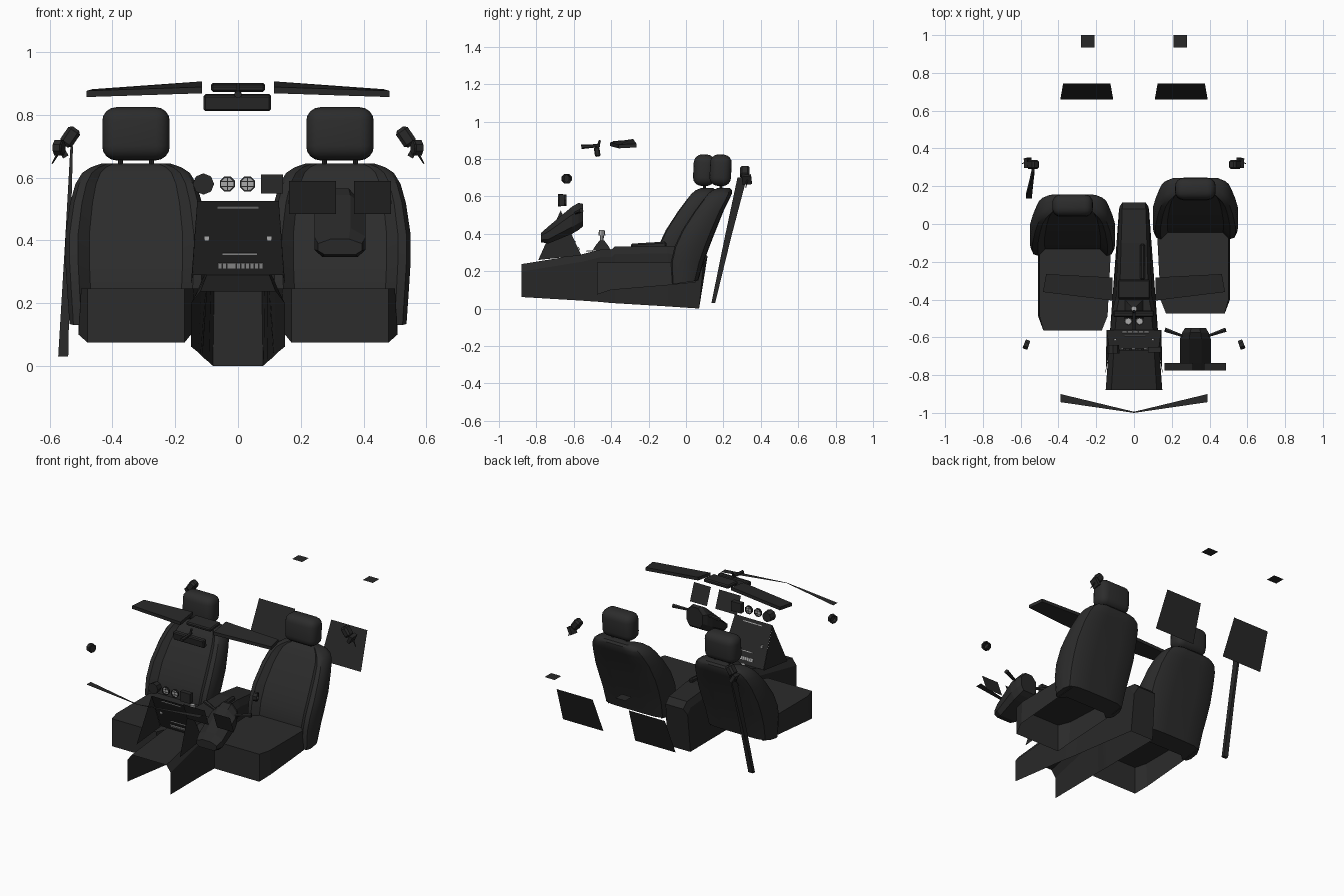
import bpy, bmesh, math
from mathutils import Vector, Matrix

if "Cube" in bpy.data.objects:
    bpy.data.objects.remove(bpy.data.objects["Cube"])


def mat(name, c):
    m = bpy.data.materials.new(name)
    m.diffuse_color = (c, c, c, 1)
    m.use_nodes = True
    m.node_tree.nodes["Principled BSDF"].inputs["Base Color"].default_value = m.diffuse_color
    return m


BLACK = mat("black_plastic", 0.021)
FABRIC = mat("seat_charcoal", 0.025)
GREY = mat("light_grey", 0.4)


def finish(name, bm, m, smooth=0):
    bmesh.ops.recalc_face_normals(bm, faces=bm.faces)
    me = bpy.data.meshes.new(name)
    bm.to_mesh(me)
    bm.free()
    me.materials.append(m)
    o = bpy.data.objects.new(name, me)
    bpy.context.collection.objects.link(o)
    if smooth:
        bpy.ops.object.select_all(action='DESELECT')
        o.select_set(True)
        bpy.context.view_layer.objects.active = o
        bpy.ops.object.shade_smooth_by_angle(angle=math.radians(smooth))
    return o


def loft(name, rings, m, closed=True, caps=(True, True), smooth=0):
    bm = bmesh.new()
    vs = [[bm.verts.new(p) for p in r] for r in rings]
    n = len(rings[0])
    for a, b in zip(vs, vs[1:]):
        for i in range(n if closed else n - 1):
            j = (i + 1) % n
            bm.faces.new((a[i], a[j], b[j], b[i]))
    if caps[0]:
        bm.faces.new(vs[0])
    if caps[1]:
        bm.faces.new(vs[-1])
    return finish(name, bm, m, smooth)


def plate(name, pts, m=BLACK):
    bm = bmesh.new()
    bm.faces.new([bm.verts.new(p) for p in pts])
    return finish(name, bm, m)


def box(name, loc, size, m=BLACK, rot=(0, 0, 0), bevel=0, seg=2, smooth=0):
    bm = bmesh.new()
    bmesh.ops.create_cube(bm, size=1)
    bmesh.ops.scale(bm, vec=size, verts=bm.verts)
    if bevel:
        bmesh.ops.bevel(bm, geom=bm.edges[:], offset=bevel, segments=seg, profile=0.5, affect='EDGES')
    o = finish(name, bm, m, smooth)
    o.location, o.rotation_euler = loc, rot
    return o


def rod(name, a, b, r1, r2, m=BLACK, n=8):
    a, b = Vector(a), Vector(b)
    bm = bmesh.new()
    bmesh.ops.create_cone(bm, cap_ends=True, segments=n, radius1=r1, radius2=r2, depth=(b - a).length)
    q = (b - a).to_track_quat('Z', 'Y').to_matrix().to_4x4()
    bmesh.ops.transform(bm, matrix=Matrix.Translation((a + b) / 2) @ q, verts=bm.verts)
    return finish(name, bm, m)


def ring(name, loc, axis, r_out, r_in, depth, m=BLACK, n=8):
    q = Vector(axis).to_track_quat('Z', 'Y')
    rings = []
    for r, d in ((r_out, -depth), (r_out, depth), (r_in, depth), (r_in, -depth), (r_out, -depth)):
        rings.append([Vector(loc) + q @ Vector((r * math.cos(math.tau * (i + .5) / n),
                      r * math.sin(math.tau * (i + .5) / n), d)) for i in range(n)])
    return loft(name, rings, m, caps=(False, False))


# Seats: lofted back with side bolsters, headrest, open-bottomed cushion shell
half = [(-.35, 1), (-.7, .98), (-.92, .86), (-1, .6), (-1, .2), (-.94, .04), (-.82, 0), (-.66, .2)]
section = half + [(-u, v) for u, v in reversed(half)]
back = [(.15, .212, -.075, .065), (.25, .22, -.08, .095), (.33, .225, -.062, .125), (.42, .225, -.02, .16),
        (.52, .21, .045, .2), (.58, .193, .09, .23), (.615, .172, .118, .245), (.633, .145, .14, .245),
        (.645, .11, .17, .235)]
for s, dy, side in ((1, 0, "right"), (-1, -.088, "left")):
    cx = .325 * s
    loft(side + "_seat_back",
         [[(cx + u * w, yf + v * (yb - yf) + dy, z - .02 * (1 - v) * (z < .2)) for u, v in section]
          for z, w, yf, yb in back], FABRIC, smooth=35)
    box(side + "_headrest", (cx, .185 + dy, .74), (.215, .115, .168), FABRIC, (-.05, 0, 0), .044, 4, 40)
    for dx in (-.05, .05):
        rod(side + "_headrest_post", (cx + dx, .19 + dy, .62), (cx + dx, .185 + dy, .68), .008, .008)
    top = [(.125, .05), (.125, -.1), (.14, -.4), (.17, -.475), (.48, -.475), (.5, -.4), (.5, -.1), (.5, .05)]
    low = [(.14, .14), (.135, .13), (.15, .1), (.17, .075), (.48, .075), (.508, .1), (.508, .125), (.505, .14)]
    loft(side + "_seat_cushion",
         [[(s * b[0], t[1] + dy, b[1]) for b, t in zip(low, top)],
          [(s * x, y + dy, .247) for x, y in top]], FABRIC, closed=False, caps=(False, True))

# Centre console: open-fronted tunnel narrowing and dipping to the rear
tunnel = []
for y, w, b, t, yt in ((-.88, .15, .062, .238, 0), (-.56, .125, .043, .29, 0), (-.46, .115, .036, .315, 0),
                       (-.40, .10, .03, .315, 0), (-.38, .095, .029, .332, 0), (-.1, .085, .012, .335, 0),
                       (.05, .078, .002, .315, .03), (.07, .076, 0, .28, .045)):
    wb = .15 - .07 * (y + .88) / .95
    tunnel.append([(-wb, y, b), (-w, y + yt * .5, t - .04), (-w * .8, y + yt, t),
                   (w * .8, y + yt, t), (w, y + yt * .5, t - .04), (wb, y, b)])
loft("console_tunnel", tunnel, BLACK, closed=False, caps=(False, True))
box("handbrake_lever", (.045, -.2, .338), (.025, .19, .03), BLACK, (.06, 0, 0), .008, 1)
loft("shifter_boot", [[(x * w, -.45 + y * w, z) for x, y in ((-1, -1), (1, -1), (1, 1), (-1, 1))]
                      for w, z in ((.05, .31), (.035, .335), (.012, .365))], BLACK)
rod("shifter_stem", (0, -.45, .35), (0, -.45, .395), .009, .011, GREY)
rod("shifter_knob", (0, -.45, .39), (0, -.45, .42), .019, .015, GREY)
for x in (-.03, .03):
    rod("console_dial", (x, -.515, .305), (x, -.515, .312), .02, .017, GREY)

# Centre stack: rear-facing panel with two triangular side walls
plate("stack_panel", [(-.145, -.56, .29), (.145, -.56, .29), (.13, -.67, .525), (-.13, -.67, .525)])
for s in (-1, 1):
    plate("stack_side", [(s * .145, -.56, .285), (s * .13, -.67, .525), (s * .15, -.79, .26)])
    box("stack_knob", (s * .1, -.612, .405), (.014, .012, .014), GREY)
for i in range(10):
    box("stack_button", (-.057 + i * .0145, -.574, .32), (.013, .01, .018), GREY, (.44, 0, 0))
box("stack_slot", (.005, -.592, .358), (.11, .008, .004), GREY, (.44, 0, 0))
box("stack_display_edge", (0, -.662, .505), (.13, .004, .005), GREY, (.44, 0, 0))

# Dash vents: dark outer vents, two round ones with grey grilles
rod("left_vent", (-.11, -.685, .58), (-.11, -.64, .58), .034, .03)
box("right_vent", (.108, -.665, .58), (.07, .03, .06))
for x in (-.034, .03):
    ring("round_vent_rim", (x, -.665, .58), (0, 1, 0), .026, .021, .006)
    rod("round_vent_grille", (x, -.667, .58), (x, -.663, .58), .022, .022, GREY)
    for k in (-1, 1):
        box("round_vent_bar", (x, -.665, .58 + k * .008), (.04, .006, .003))
    box("round_vent_divider", (x, -.665, .58), (.003, .006, .04))

# Instrument plates
for a, b in ((.162, .312), (.37, .487)):
    plate("gauge_plate", [(a, -.735, .485), (b, -.735, .485), (b, -.775, .59), (a, -.775, .59)])

# Steering column shroud and stalks
col = []
for y, w, b, t in ((-.775, .07, .355, .405), (-.735, .082, .348, .44), (-.61, .082, .40, .545),
                   (-.575, .07, .42, .565), (-.55, .055, .44, .56)):
    h = t - b
    col.append([(.325 + u * w, y, b + v * h) for u, v in
                ((-.7, 0), (.7, 0), (1, .25), (1, .7), (.4, 1), (-.4, 1), (-1, .7), (-1, .25))])
loft("steering_column", col, BLACK)
for s in (-1, 1):
    rod("column_stalk", (.325 + s * .06, -.595, .51), (.325 + s * .16, -.56, .525), .007, .013, n=6)

# Sun visors, roof console and interior mirror
for s in (-1, 1):
    outline = ((.115, -.283, .89), (.465, -.265, .865), (.482, -.36, .86), (.115, -.405, .872))
    loft("sun_visor", [[(s * x, y, z + d) for x, y, z in outline] for d in (-.003, .017)], BLACK)
box("roof_console", (0, -.345, .888), (.172, .1, .022), BLACK, (.08, 0, 0), .006, 1)
box("mirror_body", (-.002, -.475, .839), (.215, .03, .052), BLACK, (.15, 0, 0), .006, 1)
rod("mirror_arm", (0, -.48, .84), (0, -.46, .9), .008, .006, n=6)
rod("mirror_mount", (0, -.56, .865), (0, -.46, .872), .012, .008, n=6)

# Door mirror cups and belt anchors on both sides
for s in (-1, 1):
    ring("door_ring", (s * .57, -.638, .695), (s, .4, 0), .027, .02, .012)
    rod("door_ring_back", (s * .56, -.642, .695), (s * .557, -.643, .695), .024, .02)
    box("belt_anchor", (s * .535, .315, .73), (.045, .05, .065), BLACK, (0, s * -.6, 0), .01, 1)
    box("belt_guide", (s * .562, .325, .69), (.02, .05, .05), BLACK, (.1, s * .5, 0))
    rod("belt_pin", (s * .56, .33, .7), (s * .592, .32, .645), .006, .002, n=5)

    # Loose flat panels: dash edge strips, rear panels, rear shelf pads
    plate("dash_edge_strip", [(s * .39, -.9, .63), (s * .39, -.943, .63), (0, -1, .63), (0, -.994, .63)])
    plate("rear_panel", [(s * .11, .66, .305), (s * .39, .66, .305), (s * .375, .745, .53), (s * .125, .745, .53)])
    plate("rear_pad", [(s * .21, .935, .728), (s * .28, .935, .728), (s * .28, 1, .728), (s * .21, 1, .728)])

# Left belt strap
loft("belt_strap", [[(x - w, y - d, z), (x + w, y - d, z), (x + w, y + d, z), (x - w, y + d, z)]
                    for x, y, z, w, d in ((-.557, .146, .03, .016, .01), (-.543, .224, .38, .009, .017),
                                          (-.53, .30, .70, .004, .025))], BLACK)
